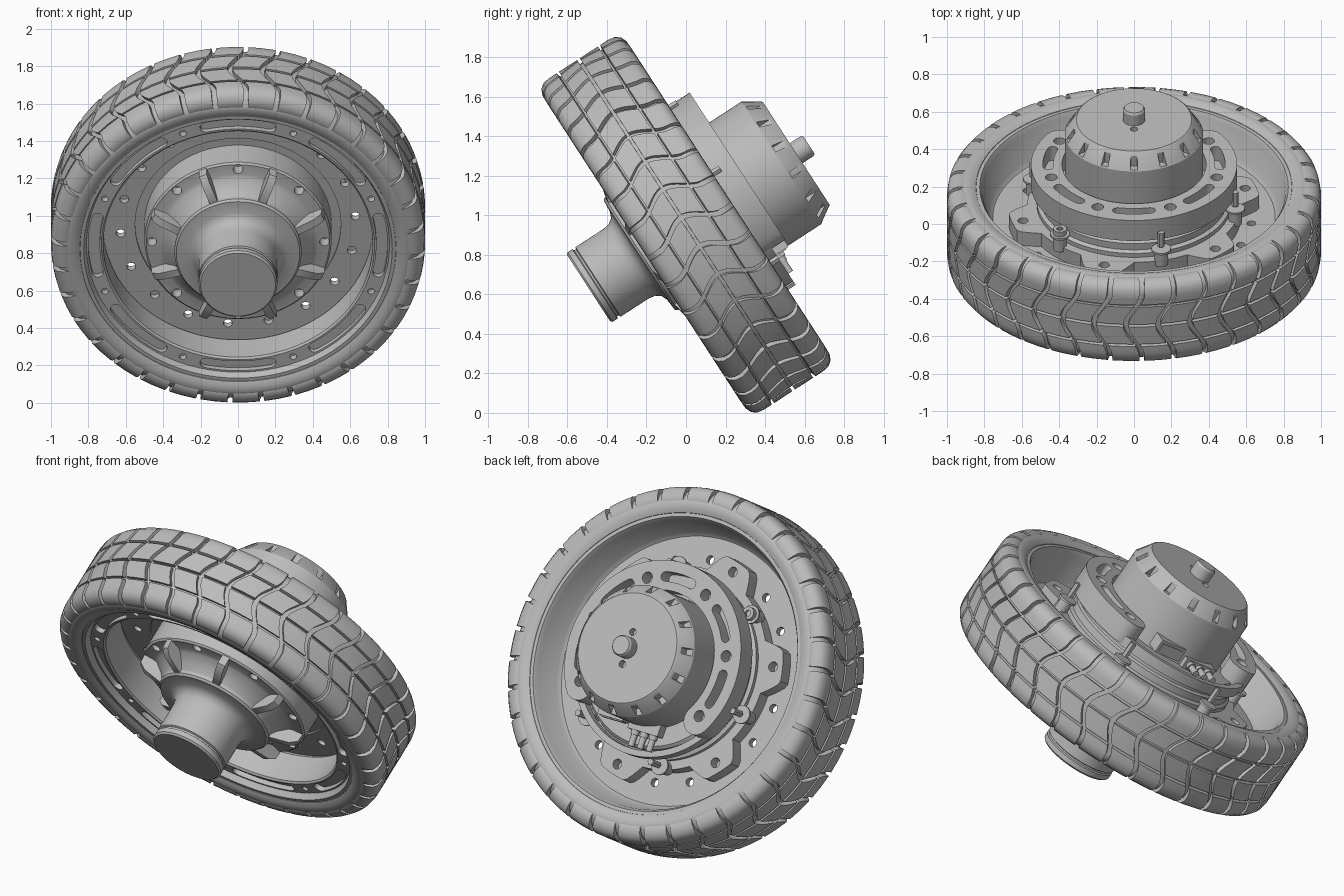
import bpy, bmesh
from math import sin, cos, pi, radians
from mathutils import Matrix

if "Cube" in bpy.data.objects:
    bpy.data.objects.remove(bpy.data.objects["Cube"])

# The wheel is built around local z, then tilted: local +z points back and up
TILT = Matrix.Translation((0, 0, .952)) @ Matrix.Rotation(radians(-57), 4, 'X')

grey = bpy.data.materials.new("plain_grey")
grey.use_nodes = True
grey.diffuse_color = (.5, .5, .5, 1)
grey.node_tree.nodes["Principled BSDF"].inputs["Base Color"].default_value = (.5, .5, .5, 1)


def polar(r, deg):
    """Point on a circle; 90 degrees is the upper side of the wheel."""
    return r * cos(radians(deg)), -r * sin(radians(deg))


def circle(r, center=(0, 0), n=20):
    return [(center[0] + r * cos(2 * pi * i / n), center[1] + r * sin(2 * pi * i / n)) for i in range(n)]


def arc_slot(r, half, a0, a1, steps=12, cap=6):
    """Bent stadium outline along an arc; cap=0 gives square ends."""
    span = [a0 + (a1 - a0) * i / steps for i in range(steps + 1)]
    pts = [polar(r + half, a) for a in span]
    for end, base, side in ((a1, 0, 1), (a0, 180, 0)):
        c = polar(r, end)
        for i in range(1, cap):
            p = polar(half, end + base + 180 * i / cap)
            pts.append((c[0] + p[0], c[1] + p[1]))
        if side:
            pts += [polar(r - half, a) for a in reversed(span)]
    return pts


def prism(bm, outline, z0, z1, matrix=Matrix()):
    low = [bm.verts.new(matrix @ Matrix.Translation((x, y, z0)).translation) for x, y in outline]
    high = [bm.verts.new(matrix @ Matrix.Translation((x, y, z1)).translation) for x, y in outline]
    bm.faces.new(low)
    bm.faces.new(high)
    for i in range(len(low)):
        j = (i + 1) % len(low)
        bm.faces.new((low[i], low[j], high[j], high[i]))


def finish(name, bm, angle=32):
    bmesh.ops.recalc_face_normals(bm, faces=bm.faces)
    mesh = bpy.data.meshes.new(name)
    bm.to_mesh(mesh)
    bm.free()
    mesh.transform(TILT)
    mesh.materials.append(grey)
    ob = bpy.data.objects.new(name, mesh)
    bpy.context.collection.objects.link(ob)
    smooth(ob, angle)
    return ob


def select(ob):
    bpy.ops.object.select_all(action='DESELECT')
    ob.select_set(True)
    bpy.context.view_layer.objects.active = ob


def smooth(ob, angle=32):
    select(ob)
    bpy.ops.object.shade_smooth_by_angle(angle=radians(angle))


def lathe(name, profile, steps=96):
    """Spin (radius, z) points; profiles that start on the axis stay open there."""
    bm = bmesh.new()
    vs = [bm.verts.new((r, 0, z)) for r, z in profile]
    for a, b in zip(vs, vs[1:]):
        bm.edges.new((a, b))
    if profile[0][0] > 0:
        bm.edges.new((vs[-1], vs[0]))
    bmesh.ops.spin(bm, geom=bm.verts[:] + bm.edges[:], cent=(0, 0, 0), axis=(0, 0, 1),
                   angle=2 * pi, steps=steps)
    bmesh.ops.remove_doubles(bm, verts=bm.verts, dist=1e-4)
    return finish(name, bm)


def cut(ob, bm):
    cutter = finish("cutter", bm)
    cutter.hide_render = True
    mod = ob.modifiers.new("cut", 'BOOLEAN')
    mod.operation, mod.solver, mod.object = 'DIFFERENCE', 'EXACT', cutter
    select(ob)
    bpy.ops.object.modifier_apply(modifier=mod.name)
    bpy.data.objects.remove(cutter)
    smooth(ob)


# Tyre carcass, symmetric profile
half = [(.975, 0), (.975, .18), (.97, .205), (.955, .226), (.935, .24), (.915, .252),
        (.9, .255), (.87, .252), (.845, .238), (.83, .2)]
lathe("tyre_carcass", [(r, -z) for r, z in reversed(half)] + half[1:], 108)

# Tread blocks: four rows split by three round grooves and wavy cross grooves
inner_row = [(1, .008 + .11 * i / 5) for i in range(6)]
outer_row = [(1, .132), (1, .155), (1, .18), (.994, .215), (.975, .24), (.945, .253), (.915, .2545)]
BLOCKS = 36
pitch, gap = 360 / BLOCKS, .8
bm = bmesh.new()
for k in range(BLOCKS):
    for row in (inner_row, outer_row):
        for side in (1, -1):
            loops = []
            for r, z in row:
                start = k * pitch + 2.5 * cos(pi * min(z, .2) / .2)
                a0, a1 = start + gap, start + pitch - gap
                ring = [(r, a0), (r, (a0 + a1) / 2), (r, a1), (r - .035, a1), (r - .035, a0)]
                loops.append([bm.verts.new((*polar(q, a), side * z * (1 if q == r else .93)))
                              for q, a in ring])
            for A, B in zip(loops, loops[1:]):
                for i in range(5):
                    j = (i + 1) % 5
                    bm.faces.new((A[i], A[j], B[j], B[i]))
            bm.faces.new(loops[0])
            bm.faces.new(loops[-1])
finish("tread_blocks", bm, 40)

# Rim: barrel, stepped lips and web, with bolt holes and lip pockets
rim = lathe("rim", [(.85, .235), (.825, .235), (.81, .21), (.775, .06), (.755, .04), (.45, .04),
                    (.45, .012), (.55, .012), (.55, 0), (.735, 0), (.72, -.02), (.72, -.19),
                    (.73, -.2), (.81, -.2), (.825, -.235), (.85, -.235)])
bm = bmesh.new()
for i in range(18):
    prism(bm, circle(.024, polar(.63, 5 + 20 * i)), -.1, .1)
for i in range(8):
    prism(bm, arc_slot(.77, .03, 45 * i - 13, 45 * i + 13), -.3, -.172)
    prism(bm, circle(.018, polar(.77, 45 * i + 22.5)), -.3, -.16)
cut(rim, bm)

# Front hub: stub shaft, flared collar and drum
hub = lathe("front_hub", [(0, -.588), (.2, -.588), (.21, -.578), (.21, -.55), (.2, -.545), (.2, -.535),
                          (.21, -.53), (.21, -.36), (.217, -.325), (.235, -.3), (.265, -.287), (.33, -.282),
                          (.34, -.27), (.34, -.25), (.36, -.22), (.41, -.175), (.43, -.168), (.49, -.165),
                          (.5, -.155), (.5, .02), (0, .02)])
bm = bmesh.new()
for i in range(8):
    prism(bm, circle(.026, polar(.462, 45 * i)), -.3, -.1)
cut(hub, bm)

# Ribs between collar and drum
bm = bmesh.new()
rib = [(.31, -.262), (.345, -.268), (.45, -.245), (.49, -.215), (.495, -.15), (.31, -.15)]
for i in range(8):
    turn = Matrix.Rotation(radians(45 * i + 22.5), 4, 'Z') @ Matrix.Rotation(pi / 2, 4, 'X')
    prism(bm, rib, -.022, .022, turn)
finish("hub_ribs", bm)

# Scalloped mounting plate with six lobes
def lobe_radius(deg):
    off = abs((deg - 45 + 30) % 60 - 30)
    return .675 - .105 * min(1, max(0, (off - 8) / 7))


bm = bmesh.new()
prism(bm, [polar(lobe_radius(a), a) for a in range(0, 360, 2)], .035, .125)
plate = finish("mounting_plate", bm)
bm = bmesh.new()
for i in range(6):
    prism(bm, circle(.028, polar(.615, 45 + 60 * i)), .06, .2)
cut(plate, bm)

# Screws on standoffs
screw_bm, socket_bm = bmesh.new(), bmesh.new()
for i in range(6):
    at = polar(.56, 15 + 60 * i)
    for r, low, high in ((.036, .1, .185), (.052, .185, .197), (.036, .197, .228)):
        prism(screw_bm, circle(r, at), low, high)
    prism(socket_bm, circle(.019, at, 6), .212, .3)
cut(finish("screws", screw_bm), socket_bm)

# Motor base
lathe("motor_base", [(0, .1), (.52, .1), (.52, .15), (.5, .16), (.5, .2), (.485, .21), (.485, .265),
                     (.47, .28), (0, .28)])

# Open clamp ring with arc slots and bolt holes, gap on the lower side
bm = bmesh.new()
prism(bm, arc_slot(.468, .083, -33, 213, 72, 10), .25, .38)
clamp = finish("clamp_ring", bm)
bm = bmesh.new()
for a in (-8, 40, 90, 140, 188):
    prism(bm, arc_slot(.46, .027, a - 11, a + 11), .29, .5)
for a in (-30, 16, 65, 115, 164, 210):
    prism(bm, circle(.032, polar(.46, a)), .29, .5)
cut(clamp, bm)
lathe("ring_band", [(.5, .24), (.535, .24), (.535, .3), (.5, .3)])

# Motor can with slotted shoulder, two face holes and an output shaft
motor = lathe("motor_can", [(0, .25), (.37, .25), (.37, .575), (.315, .66), (.308, .665), (0, .665)])
bm = bmesh.new()
for i in range(14):
    a = 360 / 14 * (i + .5)
    prism(bm, arc_slot(.37, .045, a - 3, a + 3, 2, 0), .582, .8)
for s in (-1, 1):
    prism(bm, circle(.02, (0, s * .092)), .62, .8)
cut(motor, bm)
lathe("output_shaft", [(0, .6), (.06, .6), (.06, .73), (.052, .742), (0, .742)], 32)

# Cable connector, three cable pins and a label plate on the lower side
def box(bm, x0, x1, y0, y1, z0, z1):
    prism(bm, [(x0, y0), (x1, y0), (x1, y1), (x0, y1)], z0, z1)


bm = bmesh.new()
box(bm, -.16, .04, .3, .4, .27, .34)
finish("cable_connector", bm)
bm = bmesh.new()
along_y = Matrix.Rotation(-pi / 2, 4, 'X')
for x in (-.12, -.06, 0):
    prism(bm, circle(.024, (x, -.31), 16), .38, .425, along_y)
    prism(bm, circle(.018, (x, -.31), 16), .42, .49, along_y)
finish("cable_pins", bm)
bm = bmesh.new()
box(bm, .06, .23, .26, .375, .295, .375)
finish("label_block", bm)
bm = bmesh.new()
box(bm, .075, .215, .374, .381, .31, .36)
finish("label_plate", bm)
